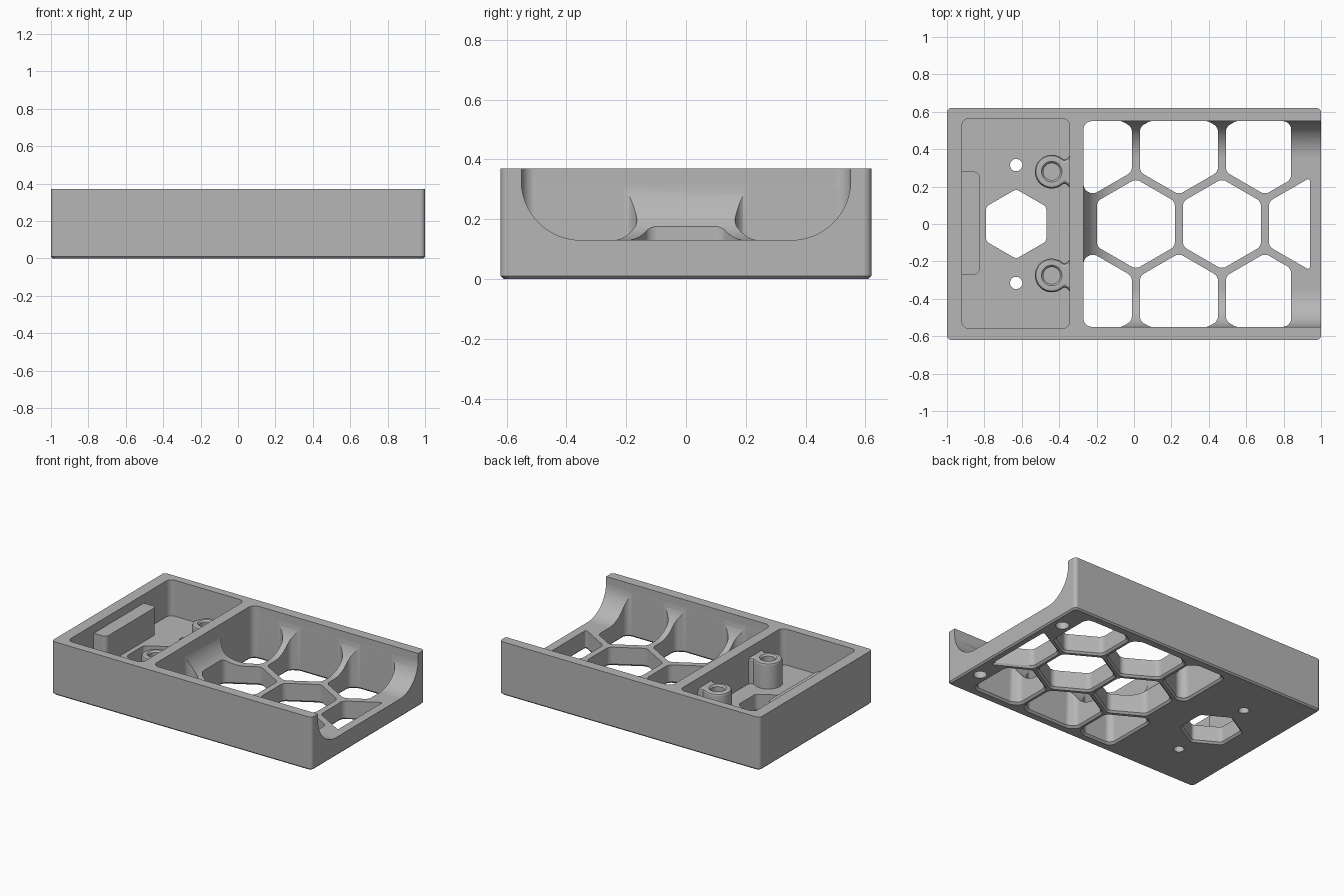
import bpy, bmesh, math
from mathutils import Vector, Matrix

if "Cube" in bpy.data.objects:
    bpy.data.objects.remove(bpy.data.objects["Cube"], do_unlink=True)

grey = bpy.data.materials.new("plain grey")
grey.use_nodes = True
grey.diffuse_color = (0.47, 0.47, 0.47, 1)
grey.node_tree.nodes["Principled BSDF"].inputs["Base Color"].default_value = grey.diffuse_color

H, HALF_Y, FLOOR = 0.37, 0.62, 0.12
TROUGH_FLOOR, FILLET = 0.13, 0.2


def round_poly(pts, radii, seg=8):
    """Round the corners of a convex counter-clockwise polygon."""
    if not isinstance(radii, (list, tuple)):
        radii = [radii] * len(pts)
    out = []
    for i, r in enumerate(radii):
        p = Vector(pts[i])
        a, b = Vector(pts[i - 1]) - p, Vector(pts[(i + 1) % len(pts)]) - p
        if r == 0:
            out.append(p)
            continue
        half = a.angle(b) / 2
        t = min(r / math.tan(half), 0.49 * min(a.length, b.length))
        u, v = a.normalized(), b.normalized()
        c = p + (u + v).normalized() * (t / math.cos(half))
        s = p + u * t - c
        for k in range(seg + 1):
            out.append(c + Matrix.Rotation((math.pi - 2 * half) * k / seg, 2) @ s)
    return out


def rect(x0, x1, y0, y1):
    return [(x0, y0), (x1, y0), (x1, y1), (x0, y1)]


def circle(x, y, r, n=40):
    return [Vector((x + r * math.cos(2 * math.pi * k / n), y + r * math.sin(2 * math.pi * k / n)))
            for k in range(n)]


def loft(name, sections, axis="z"):
    """Closed solid through matching outlines placed along an axis."""
    place = {"z": lambda p, h: (p[0], p[1], h),
             "x": lambda p, h: (h, p[0], p[1]),
             "y": lambda p, h: (p[0], h, p[1])}[axis]
    bm = bmesh.new()
    rings = [[bm.verts.new(place(p, h)) for p in pts] for pts, h in sections]
    for lo, hi in zip(rings, rings[1:]):
        for i in range(len(lo)):
            bm.faces.new((lo[i - 1], lo[i], hi[i], hi[i - 1]))
    bm.faces.new(rings[0])
    bm.faces.new(rings[-1])
    bmesh.ops.recalc_face_normals(bm, faces=bm.faces)
    me = bpy.data.meshes.new(name)
    bm.to_mesh(me)
    bm.free()
    me.materials.append(grey)
    ob = bpy.data.objects.new(name, me)
    bpy.context.collection.objects.link(ob)
    return ob


def combine(target, tool, operation="DIFFERENCE"):
    mod = target.modifiers.new("cut", "BOOLEAN")
    mod.operation, mod.solver, mod.object = operation, "EXACT", tool
    bpy.context.view_layer.objects.active = target
    bpy.ops.object.modifier_apply(modifier=mod.name)
    bpy.data.objects.remove(tool, do_unlink=True)


def clip(pts, axis, limit, sign):
    """Keep the part of a polygon where sign * coordinate <= sign * limit."""
    out = []
    for i, q in enumerate(pts):
        p = pts[i - 1]
        dp, dq = sign * (p[axis] - limit), sign * (q[axis] - limit)
        if (dp > 0) != (dq > 0):
            out.append(p.lerp(q, dp / (dp - dq)))
        if dq <= 0:
            out.append(q)
    return out


def hexagon(x, y, r):
    return [Vector((x + r * math.cos(a), y + r * math.sin(a)))
            for a in (math.pi / 6 + k * math.pi / 3 for k in range(6))]


def hole_cutter(pts, radius, edge=0.013):
    """Vertical cutter that flares slightly at the underside."""
    pts = round_poly(pts, radius, 6)
    xs, ys = [p.x for p in pts], [p.y for p in pts]
    c = Vector(((min(xs) + max(xs)) / 2, (min(ys) + max(ys)) / 2))
    sx, sy = 1 + 2 * edge / (max(xs) - min(xs)), 1 + 2 * edge / (max(ys) - min(ys))
    wide = [c + Vector(((p.x - c.x) * sx, (p.y - c.y) * sy)) for p in pts]
    return loft("hole_cutter", [(wide, -0.05), (wide, 0), (pts, edge), (pts, 0.6)])


# Tray body with rounded upright corners and a chamfered underside
def body_outline(d):
    return round_poly(rect(-1 + d, 1 - d, -HALF_Y + d, HALF_Y - d), 0.025)


body = loft("tray_body", [(body_outline(0.01), 0), (body_outline(0), 0.01), (body_outline(0), H)])

# Square compartment at the closed end
combine(body, loft("compartment_cutter",
                   [(round_poly(rect(-0.92, -0.345, -0.56, 0.565), 0.04), z) for z in (FLOOR, 0.6)]))

# Trough with filleted sides and end, open at the other end
side = round_poly(rect(-0.551, 0.551, TROUGH_FLOOR, 0.8), [FILLET, FILLET, 0, 0], 20)
end = round_poly(rect(-0.271, 1.3, TROUGH_FLOOR, 0.8), [FILLET, 0, 0, 0], 20)
plan = round_poly(rect(-0.2705, 1.2, -0.5505, 0.5505), [0.05, 0, 0, 0.05])
trough = loft("trough_cutter", [(side, -0.5), (side, 1.4)], "x")
combine(trough, loft("end_profile", [(end, -0.8), (end, 0.8)], "y"), "INTERSECT")
combine(trough, loft("plan_profile", [(plan, 0.05), (plan, 0.7)]), "INTERSECT")
combine(body, trough)

# Honeycomb openings, clipped to the trough
PITCH, RADIUS = 0.46, 0.241
ROW = PITCH * math.sqrt(3) / 2
for row in (-1, 0, 1):
    for col in range(3):
        x = 0.01 + PITCH * (col - abs(row) / 2)
        pts = hexagon(x, row * ROW, RADIUS)
        pts = clip(pts, 0, 0.84 if row else 0.94, 1)
        pts = clip(pts, 0, -0.27, -1)
        pts = clip(clip(pts, 1, 0.55, 1), 1, -0.55, -1)
        combine(body, hole_cutter(pts, 0.045))

# Hexagon opening, through holes and blind holes
combine(body, hole_cutter(hexagon(-0.63, 0, 0.186), 0.03))
for s in (-1, 1):
    for x, y, r, top in ((-0.63, 0.315, 0.033, 0.3), (0.92, 0.4, 0.042, 0.08)):
        pts = circle(x, s * y, r, 32)
        combine(body, loft("pin_cutter", [(pts, -0.1), (pts, top)]))

parts = [body]


# Screw posts, each joined to the dividing wall by a flared web
def post_outline(y, d):
    pts = []
    for k in range(33):
        a = math.radians(48 + 264 * k / 32)
        pts.append((-0.44 + (0.09 - d) * math.cos(a), y + (0.09 - d) * math.sin(a)))
    low = [(-0.37, y - 0.064 + d), (-0.355, y - 0.072 + d), (-0.34, y - 0.09 + d)]
    return pts + low + [(x, 2 * y - v) for x, v in reversed(low)]


for name, y in (("right_screw_post", -0.275), ("left_screw_post", 0.28)):
    post = loft(name, [(post_outline(y, 0), FLOOR - 0.01), (post_outline(y, 0), 0.28),
                       (post_outline(y, 0.006), 0.292), (post_outline(y, 0.018), 0.298)])
    bore, mouth = circle(-0.44, y, 0.045), circle(-0.44, y, 0.055)
    combine(post, loft("bore_cutter", [(bore, 0.15), (bore, 0.286), (mouth, 0.298), (mouth, 0.4)]))
    parts.append(post)

# Raised ledge on the end wall
ledge = round_poly(rect(-0.925, -0.825, -0.27, 0.28), [0, 0.03, 0.03, 0])
parts.append(loft("end_ledge", [(ledge, FLOOR - 0.01), (ledge, 0.31)]))

# Smooth the curved areas and keep hard edges
for ob in bpy.context.view_layer.objects:
    ob.select_set(ob in parts)
bpy.context.view_layer.objects.active = body
bpy.ops.object.shade_smooth_by_angle(angle=math.radians(28))
for ob in parts:
    mod = ob.modifiers.new("even_normals", "WEIGHTED_NORMAL")
    mod.keep_sharp = True
